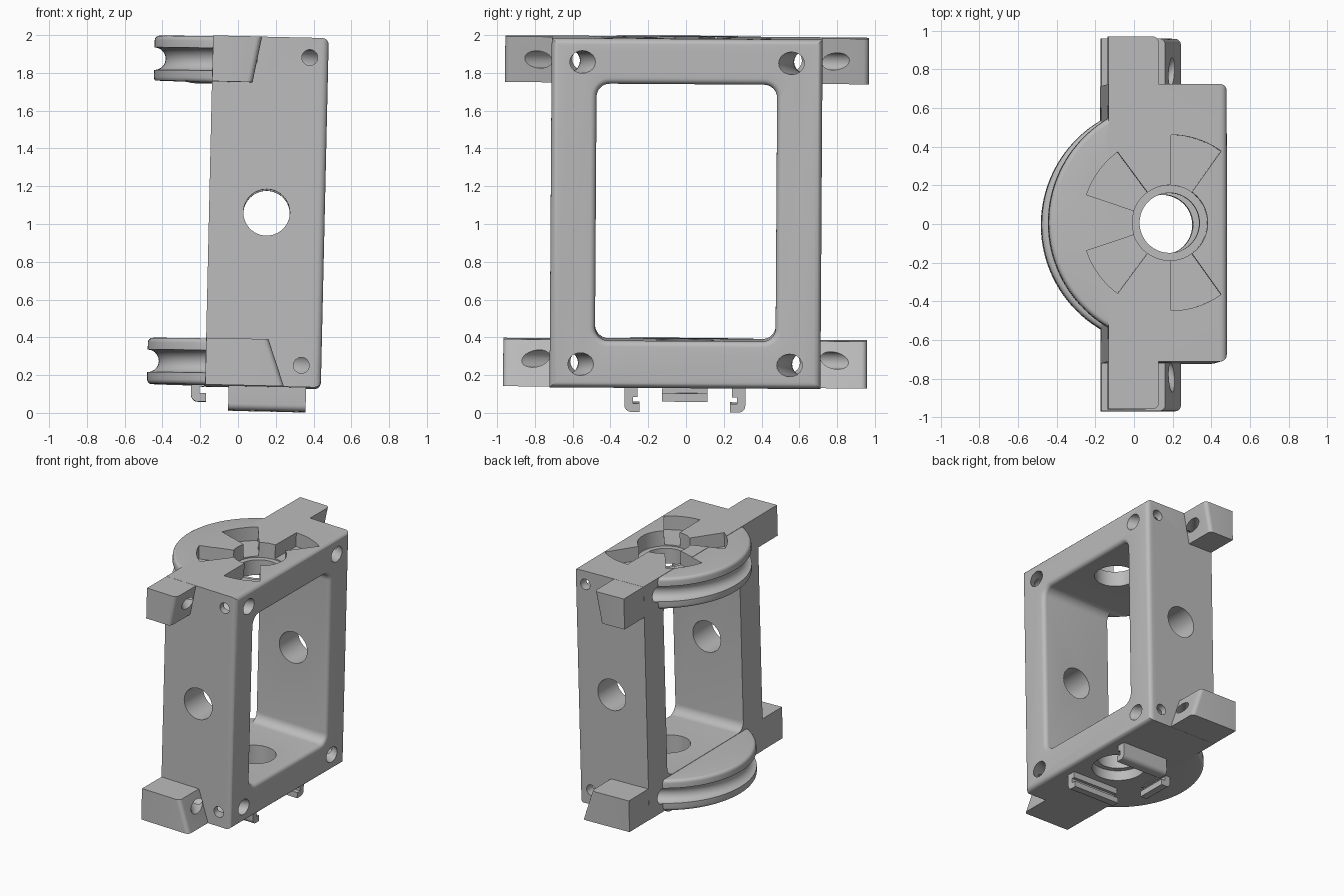
import bpy, bmesh
from math import pi, sin, cos, radians
from mathutils import Matrix, Vector

cube = bpy.data.objects.get("Cube")
if cube:
    bpy.data.objects.remove(cube)

grey = bpy.data.materials.new("light_grey")
grey.use_nodes = True
colour = (0.5, 0.5, 0.5, 1)
grey.diffuse_color = colour
grey.node_tree.nodes["Principled BSDF"].inputs["Base Color"].default_value = colour

BACK, FACE, HALF, LOW, HIGH = -0.155, 0.458, 0.717, 0.14, 1.99
AXIS, RADIUS, SLAB = 0.164, 0.627, 0.25
MIDS = (0.265, 1.865)
TILT = (Matrix.Translation((0, 0, 1)) @ Matrix.Rotation(0.0227, 4, 'Y')
        @ Matrix.Rotation(-0.0065, 4, 'X') @ Matrix.Translation((0, 0, -1)))


def make(name, bm):
    bmesh.ops.recalc_face_normals(bm, faces=bm.faces)
    mesh = bpy.data.meshes.new(name)
    bm.to_mesh(mesh)
    bm.free()
    mesh.materials.append(grey)
    ob = bpy.data.objects.new(name, mesh)
    bpy.context.collection.objects.link(ob)
    return ob


def loft(name, rings, closed=False):
    """Skin a row of equal rings; cap the ends unless it closes on itself."""
    bm = bmesh.new()
    rows = [[bm.verts.new(p) for p in ring] for ring in rings]
    n = len(rows[0])
    pairs = list(zip(rows, rows[1:])) + ([(rows[-1], rows[0])] if closed else [])
    for a, b in pairs:
        for i in range(n):
            j = (i + 1) % n
            bm.faces.new((a[i], a[j], b[j], b[i]))
    if not closed:
        bm.faces.new(rows[0])
        bm.faces.new(rows[-1])
    return make(name, bm)


def prism(name, points, axis, a, b):
    place = {'x': lambda p, t: (t, p[0], p[1]),
             'y': lambda p, t: (p[0], t, p[1]),
             'z': lambda p, t: (p[0], p[1], t)}[axis]
    return loft(name, [[place(p, t) for p in points] for t in (a, b)])


def circle(cx, cy, r, n=48):
    return [(cx + r * cos(2 * pi * i / n), cy + r * sin(2 * pi * i / n)) for i in range(n)]


def bevel(ob, test, width):
    """Round the edges whose two ends both pass the test."""
    bm = bmesh.new()
    bm.from_mesh(ob.data)
    edges = [e for e in bm.edges if all(test(v.co) for v in e.verts)]
    bmesh.ops.bevel(bm, geom=edges, offset=width, segments=5, profile=0.5, affect='EDGES')
    bm.to_mesh(ob.data)
    bm.free()


def combine(ob, other, operation):
    mod = ob.modifiers.new("combine", 'BOOLEAN')
    mod.operation, mod.solver, mod.object = operation, 'EXACT', other
    bpy.context.view_layer.objects.active = ob
    bpy.ops.object.modifier_apply(modifier=mod.name)
    bpy.data.objects.remove(other)


def finish(ob):
    ob.data.transform(TILT)
    bpy.ops.object.select_all(action='DESELECT')
    ob.select_set(True)
    bpy.context.view_layer.objects.active = ob
    bpy.ops.object.shade_smooth_by_angle(angle=radians(32))


# Frame block with a rounded front rim
frame = prism("frame", [(-HALF, LOW), (HALF, LOW), (HALF, HIGH), (-HALF, HIGH)], 'x', BACK, FACE)
bevel(frame, lambda co: co.x > 0.4, 0.035)

# Half discs at the bottom and top
for mid in MIDS:
    h, r = 0.1225, 0.025
    rim = [(0, -h)]
    for cz, start in ((-h + r, -90), (h - r, 0)):
        rim += [(RADIUS - r + r * cos(radians(start + k * 22.5)),
                 cz + r * sin(radians(start + k * 22.5))) for k in range(5)]
    rim.append((0, h))
    bm = bmesh.new()
    verts = [bm.verts.new((AXIS, d, mid + z)) for d, z in rim]
    profile = bm.faces.new(verts)
    bmesh.ops.spin(bm, geom=[profile] + list(profile.edges) + verts, cent=(AXIS, 0, 0),
                   axis=(0, 0, 1), angle=pi, steps=64)
    bmesh.ops.remove_doubles(bm, verts=bm.verts, dist=1e-5)
    doubled = [f for f in bm.faces if f.calc_area() < 1e-9]
    bmesh.ops.delete(bm, geom=doubled, context='FACES')
    combine(frame, make("disc", bm), 'UNION')

# Four ears with a slanted side
for lo, hi, x_lo, x_hi in ((LOW + 0.001, 0.388, 0.262, 0.175), (1.747, HIGH - 0.001, 0.06, 0.105)):
    for side in (-1, 1):
        ear = prism("ear", [(BACK + 0.001, lo), (x_lo, lo), (x_hi, hi), (BACK + 0.001, hi)],
                    'y', side * 0.6, side * 0.963)
        bevel(ear, lambda co: co.x > 0 and abs(co.y) > 0.9, 0.03)
        combine(frame, ear, 'UNION')


# Window with rounded corners and a flared rim
def window_ring(x, grow):
    y0, z0, z1, r = 0.478, LOW + SLAB, HIGH - 0.24, 0.07
    ring = []
    for k, (cy, cz) in enumerate(((y0 - r, z1 - r), (r - y0, z1 - r), (r - y0, z0 + r), (y0 - r, z0 + r))):
        ring += [(x, cy + (r + grow) * cos(pi / 2 * (k + i / 8)),
                  cz + (r + grow) * sin(pi / 2 * (k + i / 8))) for i in range(9)]
    return ring


f = 0.032
sections = [window_ring(-0.7, 0)]
sections += [window_ring(FACE - f + f * sin(pi / 10 * k), f - f * cos(pi / 10 * k)) for k in range(6)]
sections.append(window_ring(0.7, f))
combine(frame, loft("window", sections), 'DIFFERENCE')

# Cord grooves running right round through the corners
for mid in MIDS:
    rings = []
    for i in range(96):
        a = 2 * pi * (i + 0.5) / 96
        rings.append([(AXIS + d * cos(a), d * sin(a), z) for d, z in circle(RADIUS, mid, 0.06, 20)])
    combine(frame, loft("groove", rings, closed=True), 'DIFFERENCE')

# Side holes, corner pin holes and slanted ear holes
combine(frame, prism("side_hole", circle(0.15, 1.06, 0.123), 'y', -1, 1), 'DIFFERENCE')
for side in (-1, 1):
    for x, z in ((0.352, 0.255), (0.36, 1.885)):
        combine(frame, prism("pin_hole", circle(x, z, 0.042, 24), 'y', side * 0.59, side * 0.9), 'DIFFERENCE')
    for z, x in ((0.287, 0.21), (1.868, 0.085)):
        way = Vector((0.64, side * 0.77, 0))
        across = Vector((-way.y, way.x, 0))
        mouth = Vector((x, side * 0.79, z))
        ends = [[mouth + way * t + across * p + Vector((0, 0, q)) for p, q in circle(0, 0, 0.046, 24)]
                for t in (-0.2, 0.3)]
        combine(frame, loft("ear_hole", ends), 'DIFFERENCE')

# Central bores, with a wider seat on both outer faces
combine(frame, prism("bore", circle(AXIS, 0, 0.155), 'z', -0.5, 2.5), 'DIFFERENCE')
combine(frame, prism("top_seat", circle(AXIS, 0, 0.195), 'z', 1.87, 2.5), 'DIFFERENCE')
combine(frame, prism("bottom_seat", circle(AXIS, 0, 0.195), 'z', -0.5, 0.22), 'DIFFERENCE')

# Fan-shaped pockets in the top
for k in range(1, 5):
    angles = [radians(72 * k - 17.5 + 35 * i / 10) for i in range(11)]
    fan = [(AXIS + 0.455 * cos(a), 0.455 * sin(a)) for a in angles]
    fan += [(AXIS + 0.18 * cos(a), 0.18 * sin(a)) for a in reversed(angles)]
    combine(frame, prism("pocket", fan, 'z', 1.88, 2.5), 'DIFFERENCE')
finish(frame)


# Hooked clips underneath; depth runs inward from the outer side
def hook(low):
    curve = [(0.035 - 0.035 * cos(pi / 12 * k), low + 0.035 - 0.035 * sin(pi / 12 * k)) for k in range(7)]
    return [(0, 0.16)] + curve + [(0.08, low), (0.08, low + 0.045), (0.045, low + 0.045),
                                  (0.045, low + 0.08), (0.07, low + 0.08), (0.07, 0.16)]


for side, name in ((-1, "right_clip"), (1, "left_clip")):
    finish(prism(name, [(side * (0.32 - d), z) for d, z in hook(0.012)], 'x', -0.03, 0.38))
outline = [(-0.228 + d, z) for d, z in hook(0.055)]
finish(prism("rear_clip", outline, 'y', -0.12, 0.12))
